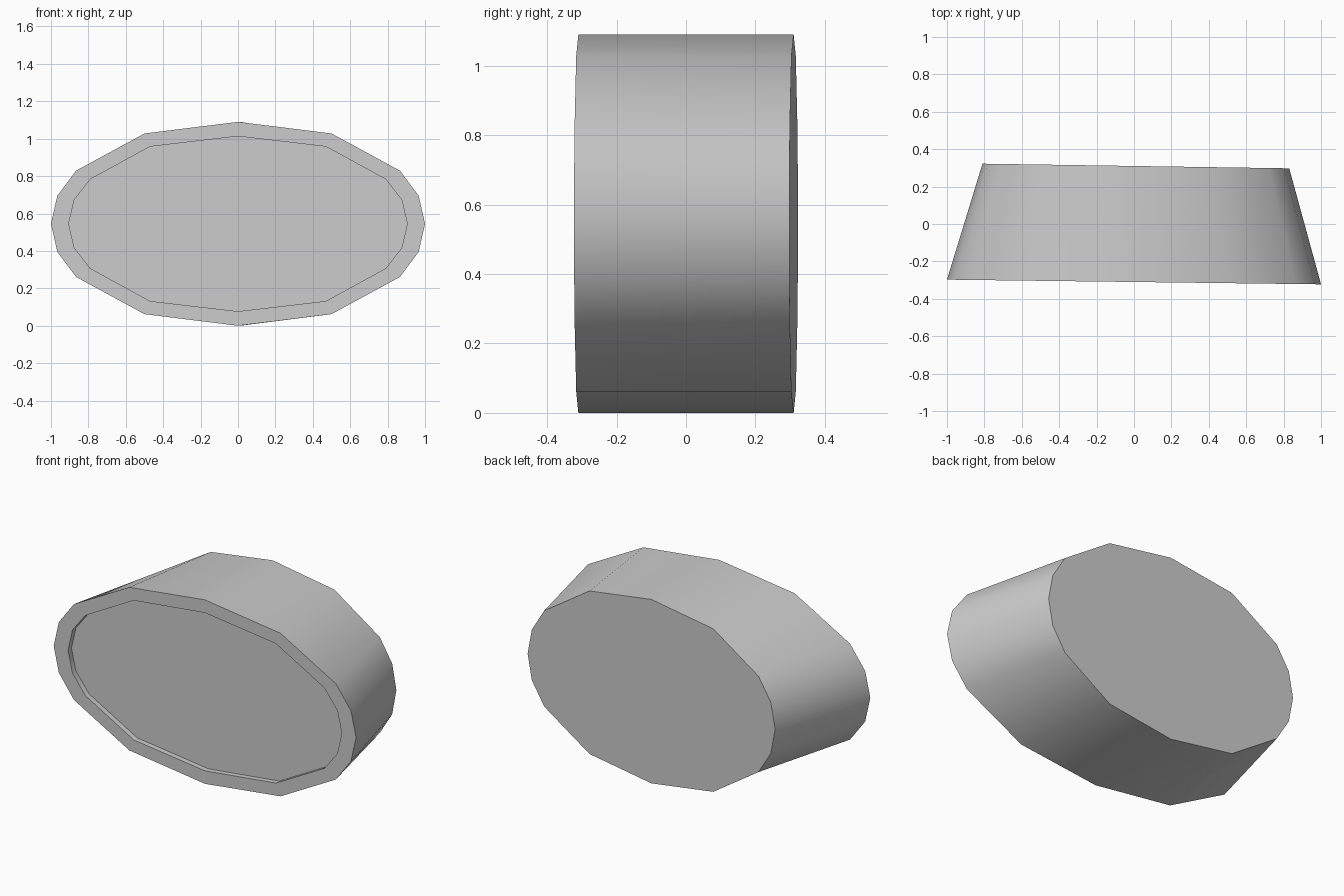
import bpy, bmesh, math

if "Cube" in bpy.data.objects:
    bpy.data.objects.remove(bpy.data.objects["Cube"])

CZ = 0.545  # height of the oval's centre

# Quarter outlines of the 16-sided ovals (x, z offset), right to top
OUTER = [(1.0, 0.0), (0.966, 0.15), (0.866, 0.284), (0.5, 0.483), (0.0, 0.545)]
INNER = [(0.905, 0.0), (0.876, 0.127), (0.79, 0.238), (0.47, 0.413), (0.0, 0.468)]


def full_loop(q):
    upper = q + [(-x, z) for x, z in reversed(q[:-1])]
    return upper + [(x, -z) for x, z in reversed(upper[1:-1])]


bm = bmesh.new()


def ring(quarter, y, slope, sx=1.0, cx=0.0):
    return [bm.verts.new((cx + x * sx, y + slope * x * sx, CZ + z))
            for x, z in full_loop(quarter)]


def bridge(a, b):
    n = len(a)
    for i in range(n):
        j = (i + 1) % n
        bm.faces.new((a[i], a[j], b[j], b[i]))


# Back cap, tapered side wall, front rim, shallow recess with flat floor
back = ring(OUTER, 0.310, -0.0152, 0.82, 0.01)
front = ring(OUTER, -0.310, -0.0125)
lip = ring(INNER, -0.310, -0.0125)
floor = ring(INNER, -0.278, -0.0125)
bm.faces.new(back)
bridge(back, front)
bridge(front, lip)
bridge(lip, floor)
bm.faces.new(floor)
bmesh.ops.recalc_face_normals(bm, faces=bm.faces)

mesh = bpy.data.meshes.new("oval_housing")
bm.to_mesh(mesh)
bm.free()
housing = bpy.data.objects.new("oval_housing", mesh)
bpy.context.collection.objects.link(housing)

# Smooth side wall, crisp rims
bpy.context.view_layer.objects.active = housing
housing.select_set(True)
bpy.ops.object.shade_smooth_by_angle(angle=math.radians(45))
